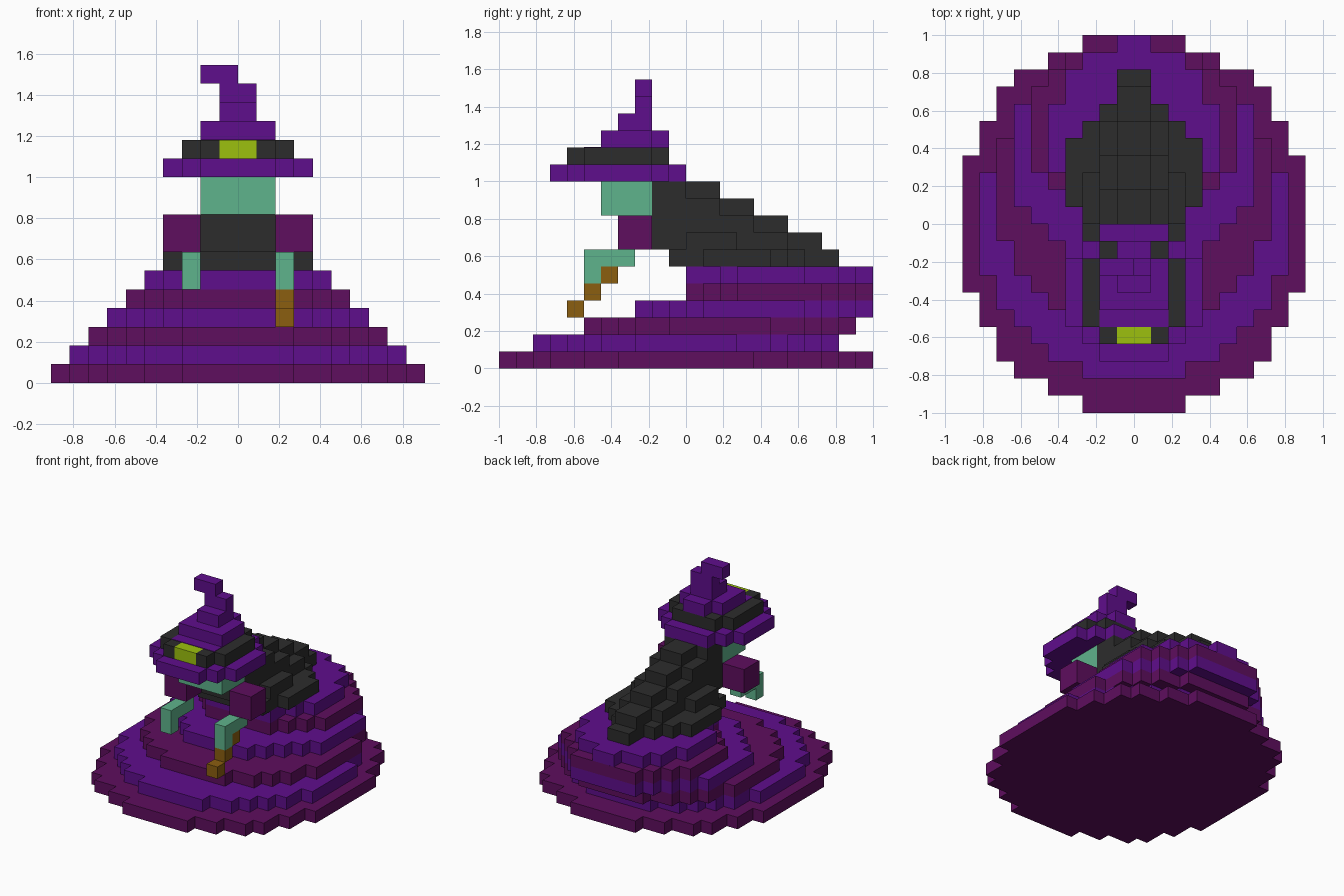
import bpy, bmesh

old = bpy.data.objects.get("Cube")
if old:
    bpy.data.objects.remove(old, do_unlink=True)

U = 1 / 11  # size of one block


def material(name, rgb):
    lin = [((c / 255 + 0.055) / 1.055) ** 2.4 if c > 10 else c / 255 / 12.92 for c in rgb]
    m = bpy.data.materials.new(name)
    m.use_nodes = True
    m.diffuse_color = (*lin, 1)
    bsdf = m.node_tree.nodes["Principled BSDF"]
    bsdf.inputs["Base Color"].default_value = (*lin, 1)
    bsdf.inputs["Roughness"].default_value = 0.9
    return m


PURPLE = material("purple", (95, 14, 140))
PLUM = material("plum", (94, 14, 94))
BLACK = material("charcoal", (44, 44, 44))
GREEN = material("green_skin", (95, 179, 140))
YELLOW = material("yellow", (156, 192, 14))
BROWN = material("wood_brown", (139, 94, 16))


def prism(bm, outline, z0, z1):
    """Extrude a closed outline, in blocks, between two heights."""
    face = bm.faces.new([bm.verts.new((x * U, y * U, z0 * U)) for x, y in outline])
    up = bmesh.ops.extrude_face_region(bm, geom=[face])
    top = [v for v in up["geom"] if isinstance(v, bmesh.types.BMVert)]
    bmesh.ops.translate(bm, verts=top, vec=(0, 0, (z1 - z0) * U))


def finish(name, bm, mat):
    bmesh.ops.recalc_face_normals(bm, faces=bm.faces)
    mesh = bpy.data.meshes.new(name)
    bm.to_mesh(mesh)
    bm.free()
    mesh.materials.append(mat)
    bpy.context.collection.objects.link(bpy.data.objects.new(name, mesh))


def stepped(name, mat, layers):
    """Stack of slabs: (z, first y, half width of each row from front to back)."""
    bm = bmesh.new()
    for z, y0, rows in layers:
        side = []
        for i, w in enumerate(rows):
            if i == 0 or w != rows[i - 1]:
                if i:
                    side.append((rows[i - 1], y0 + i))
                side.append((w, y0 + i))
        side.append((rows[-1], y0 + len(rows)))
        prism(bm, side + [(-x, y) for x, y in reversed(side)], z, z + 1)
    finish(name, bm, mat)


def boxes(name, mat, items):
    """Boxes given as (x0, x1, y0, y1, z0, z1) in blocks."""
    bm = bmesh.new()
    for x0, x1, y0, y1, z0, z1 in items:
        prism(bm, [(x0, y0), (x1, y0), (x1, y1), (x0, y1)], z0, z1)
    finish(name, bm, mat)


def disc(r):
    """Half widths of a blocky circle."""
    half = [round((r * r - (i + 0.5) ** 2) ** 0.5) for i in range(r)]
    return half[::-1] + half


# Skirt tiers, drifting backwards as they rise
edge = [3, 5, 7, 8, 8, 9, 9, 10, 10, 10, 10]
stepped("skirt_hem", PLUM, [(0, -11, edge + edge[::-1])])
stepped("skirt_tier_1", PURPLE, [(1, -9, disc(9))])
stepped("skirt_tier_2", PLUM, [(2, -6, disc(8))])
stepped("skirt_tier_3", PURPLE, [(3, -3, disc(7))])
stepped("skirt_tier_4", PLUM, [(4, 0, [3, 4, 5, 6, 6, 6, 6, 6, 5, 4, 3])])
stepped("skirt_tier_5", PURPLE, [(5, 0, [3, 3, 4, 5, 5, 5, 5, 4, 4, 3, 1])])

# Torso and cloak sloping down the back
stepped("cloak", BLACK, [
    (6, -1, [3, 3, 4, 4, 4, 4, 3, 2, 1, 1]),
    (7, -2, [2, 2, 3, 3, 3, 2, 2, 2, 1, 1]),
    (8, -2, [2] * 6 + [1] * 2),
    (9, -2, [2] * 4 + [1] * 2),
    (10, -2, [2] * 2 + [1] * 2),
])

# Head, sleeves, hands and wand
boxes("face", GREEN, [(-2, 2, -5, -2, 9, 11)])
for name, s in (("left", 1), ("right", -1)):
    lo, hi = sorted((2 * s, 4 * s))
    boxes(name + "_sleeve", PLUM, [(lo, hi, -4, -2, 7, 9)])
    lo, hi = sorted((2 * s, 3 * s))
    boxes(name + "_hand", GREEN, [(lo, hi, -6, -3, 6, 7), (lo, hi, -6, -5, 5, 6)])
boxes("wand", BROWN, [(2, 3, -5 - i, -4 - i, 5 - i, 6 - i) for i in range(3)])

# Hat
stepped("hat_brim", PURPLE, [(11, -8, [2, 3, 4, 4, 4, 4, 3, 2])])
stepped("hat_band", BLACK, [(12, -6, [3, 3, 3, 3, 2])])
boxes("hat_band_front", BLACK, [(-2, -1, -7, -6, 12, 13), (1, 2, -7, -6, 12, 13)])
boxes("hat_buckle", YELLOW, [(-1, 1, -7, -6, 12, 13)])
boxes("hat_crown_lip", PURPLE, [(-2, 2, -6, -5, 13, 13.04)])
stepped("hat_crown", PURPLE, [
    (13, -5, [2, 2, 2, 1]),
    (14, -4, [1, 1]),
    (15, -3, [1]),
])
boxes("hat_tip", PURPLE, [(-2, 0, -3, -2, 16, 17)])
